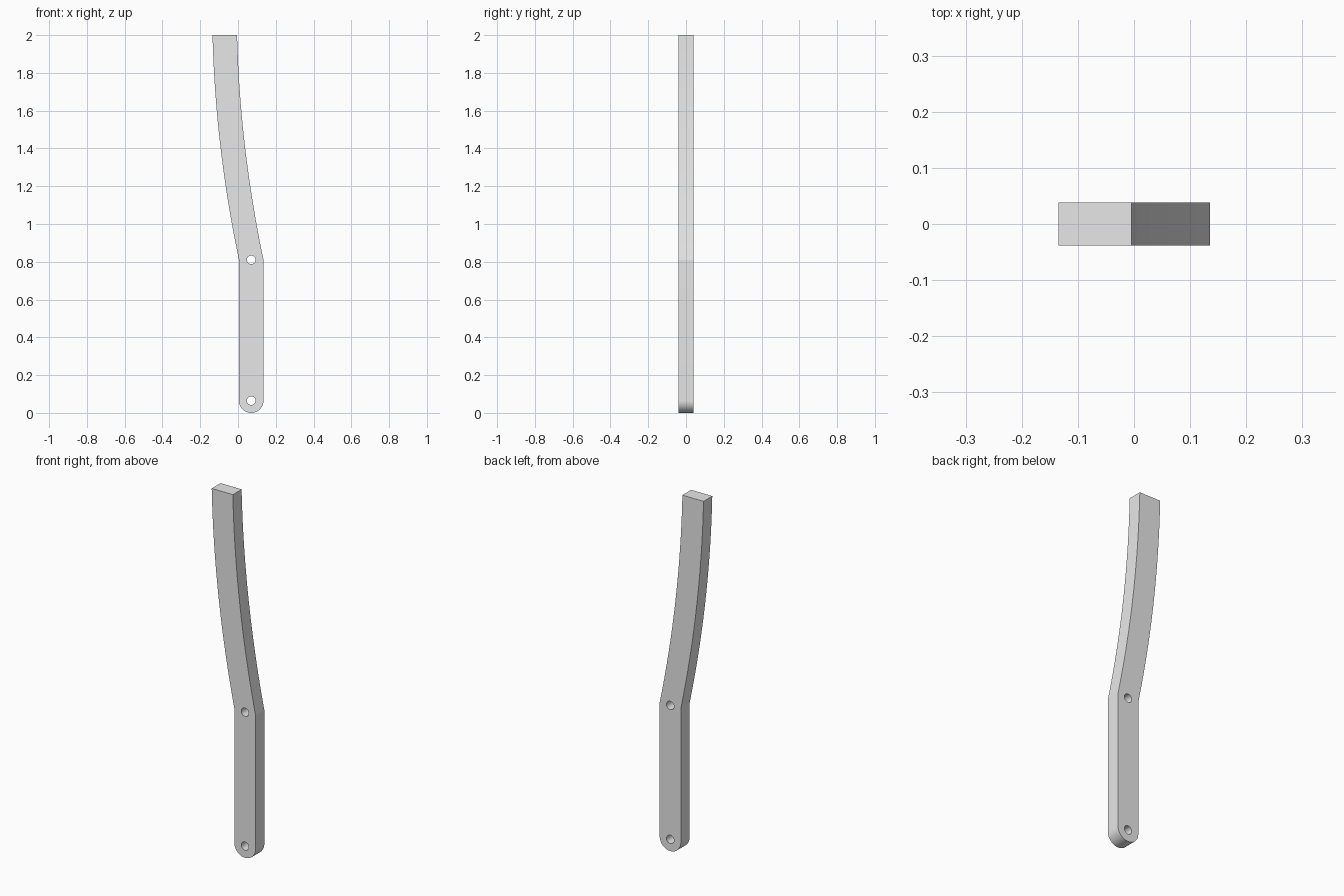
import bpy
import bmesh
from math import cos, sin, pi, radians

cube = bpy.data.objects.get("Cube")
if cube:
    bpy.data.objects.remove(cube, do_unlink=True)

LEFT, RIGHT = 0.005, 0.135      # straight lower bar
RADIUS = (RIGHT - LEFT) / 2
CENTRE = (LEFT + RIGHT) / 2
BEND, TOP = 0.81, 2.0
HALF_DEPTH = 0.0385
HOLE = 0.023
STEPS = 32


def arc(cx, cz, r, start, end, steps):
    angles = [start + (end - start) * i / steps for i in range(steps + 1)]
    return [(cx + r * cos(a), cz + r * sin(a)) for a in angles]


def sweep(x0):
    """Gently straightening edge of the upper bar, from the bend to the top."""
    length, lean, ease = TOP - BEND, 0.21, 0.185
    points = []
    for i in range(STEPS + 1):
        t = i / STEPS
        points.append((x0 - length * (lean * t - ease * t * t / 2), BEND + length * t))
    return points


# Outline: rounded foot, right edge up, left edge down
outline = arc(CENTRE, RADIUS, RADIUS, pi, 2 * pi, STEPS)
outline += sweep(RIGHT) + sweep(LEFT)[::-1]
holes = [arc(CENTRE, z, HOLE, 0, 2 * pi, 48)[:-1] for z in (RADIUS, BEND)]

# Filled flat curve, extruded to the bar's thickness
curve = bpy.data.curves.new("bent_bar", "CURVE")
curve.dimensions = "2D"
curve.fill_mode = "BOTH"
curve.extrude = HALF_DEPTH
for loop in [outline] + holes:
    spline = curve.splines.new("POLY")
    spline.points.add(len(loop) - 1)
    for point, (x, z) in zip(spline.points, loop):
        point.co = (x, z, 0, 1)
    spline.use_cyclic_u = True

bar = bpy.data.objects.new("bent_bar", curve)
bpy.context.collection.objects.link(bar)
bar.rotation_euler.x = radians(90)
for other in bpy.context.selected_objects:
    other.select_set(False)
bar.select_set(True)
bpy.context.view_layer.objects.active = bar
bpy.ops.object.convert(target="MESH")
bar = bpy.context.object

# Weld the caps to the sides
bm = bmesh.new()
bm.from_mesh(bar.data)
bmesh.ops.remove_doubles(bm, verts=bm.verts, dist=0.0001)
bmesh.ops.recalc_face_normals(bm, faces=bm.faces)
bm.to_mesh(bar.data)
bm.free()
bpy.ops.object.shade_smooth_by_angle(angle=radians(10))

# Plain grey
grey = bpy.data.materials.new("light_grey")
grey.use_nodes = True
colour = (0.8, 0.8, 0.8, 1)
grey.diffuse_color = colour
grey.node_tree.nodes["Principled BSDF"].inputs["Base Color"].default_value = colour
bar.data.materials.clear()
bar.data.materials.append(grey)
